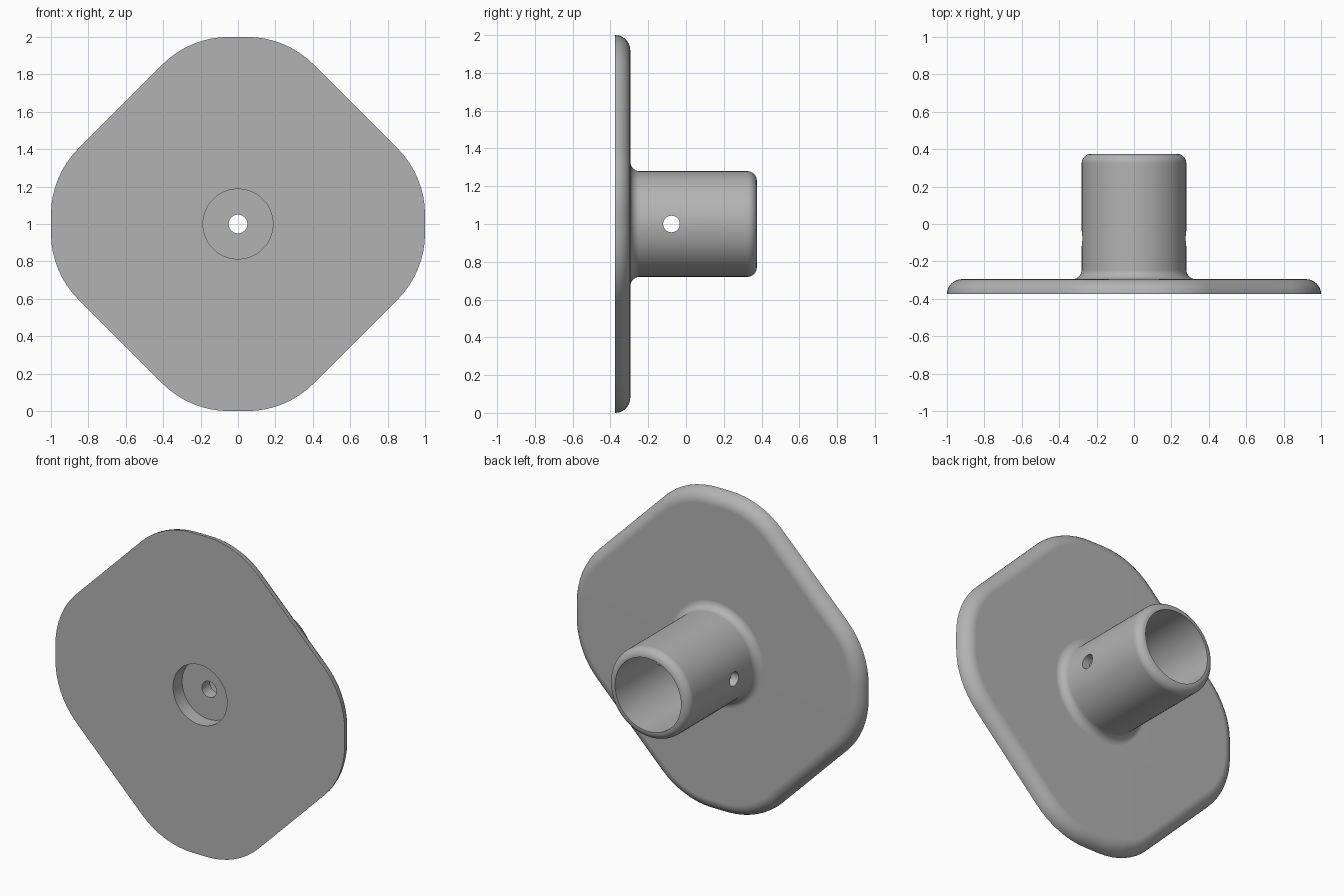
import bpy, bmesh, math

cube = bpy.data.objects.get("Cube")
if cube:
    bpy.data.objects.remove(cube, do_unlink=True)

STEPS = 8                      # segments per 45 degree corner arc
COUNT = 8 * (STEPS + 1)        # points in every ring
FRONT, PLATE_BACK, TUBE_END = -0.375, -0.295, 0.375
RECESS_FLOOR, BORE_FLOOR = -0.285, -0.205
MID = 1.0                      # height of the tube axis

grey = bpy.data.materials.new("plain_grey")
grey.use_nodes = True
colour = (0.45, 0.45, 0.45, 1)
grey.diffuse_color = colour
grey.node_tree.nodes["Principled BSDF"].inputs["Base Color"].default_value = colour


def circle(radius):
    return [(radius * math.cos(a), radius * math.sin(a))
            for a in (math.tau * (i + 0.5) / COUNT for i in range(COUNT))]


def plate_outline(inset):
    """Square standing on its corner, each corner widely rounded."""
    points = []
    for k in range(8):
        bend = math.pi / 4 * k
        middle = bend + math.pi / 8
        cx = math.copysign(0.5 if k in (0, 3, 4, 7) else 0.05, math.cos(middle))
        cz = math.copysign(0.5 if k in (1, 2, 5, 6) else 0.05, math.sin(middle))
        for s in range(STEPS + 1):
            a = bend + math.pi / 4 * s / STEPS
            points.append((cx + (0.5 - inset) * math.cos(a),
                           cz + (0.5 - inset) * math.sin(a)))
    return points


def quarter(steps=8):
    return [(math.sin(t), math.cos(t))
            for t in (math.pi / 2 * i / steps for i in range(steps + 1))]


# Closed section: front recess, plate edge, base fillet, tube, bore, screw hole
rings = [(circle(0.05), RECESS_FLOOR), (circle(0.187), RECESS_FLOOR),
         (circle(0.187), FRONT)]
edge = PLATE_BACK - FRONT
rings += [(plate_outline(edge * (1 - c)), FRONT + edge * s) for s, c in quarter()]
rings += [(circle(0.33 - 0.05 * s), PLATE_BACK + 0.05 * (1 - c)) for s, c in quarter()]
rings += [(circle(0.23 + 0.05 * c), TUBE_END - 0.05 * (1 - s)) for s, c in quarter()]
rings += [(circle(0.228), TUBE_END), (circle(0.228), BORE_FLOOR),
          (circle(0.05), BORE_FLOOR)]

bm = bmesh.new()
loops = [[bm.verts.new((x, y, MID + z)) for x, z in pts] for pts, y in rings]
for a, b in zip(loops, loops[1:] + loops[:1]):
    for i in range(COUNT):
        j = (i + 1) % COUNT
        bm.faces.new((a[i], a[j], b[j], b[i]))
bmesh.ops.recalc_face_normals(bm, faces=bm.faces)
mesh = bpy.data.meshes.new("flange_with_tube")
bm.to_mesh(mesh)
bm.free()
mesh.materials.append(grey)
flange = bpy.data.objects.new("flange_with_tube", mesh)
bpy.context.collection.objects.link(flange)

# Cross pin hole through both tube walls
bpy.ops.mesh.primitive_cylinder_add(vertices=32, radius=0.044, depth=0.9,
                                    location=(0, -0.077, MID),
                                    rotation=(0, math.pi / 2, 0))
cutter = bpy.context.object
cutter.name = "pin_hole_cutter"
cutter.hide_render = True
cutter.data.materials.append(grey)

bpy.ops.object.select_all(action='DESELECT')
flange.select_set(True)
bpy.context.view_layer.objects.active = flange
cut = flange.modifiers.new("pin_hole", 'BOOLEAN')
cut.operation = 'DIFFERENCE'
cut.solver = 'EXACT'
cut.object = cutter
bpy.ops.object.modifier_apply(modifier=cut.name)
bpy.data.objects.remove(cutter, do_unlink=True)

# Smooth curves, crisp rims, flat plate faces
bpy.ops.object.shade_smooth_by_angle(angle=math.radians(35))
weighted = flange.modifiers.new("flat_faces", 'WEIGHTED_NORMAL')
weighted.keep_sharp = True
